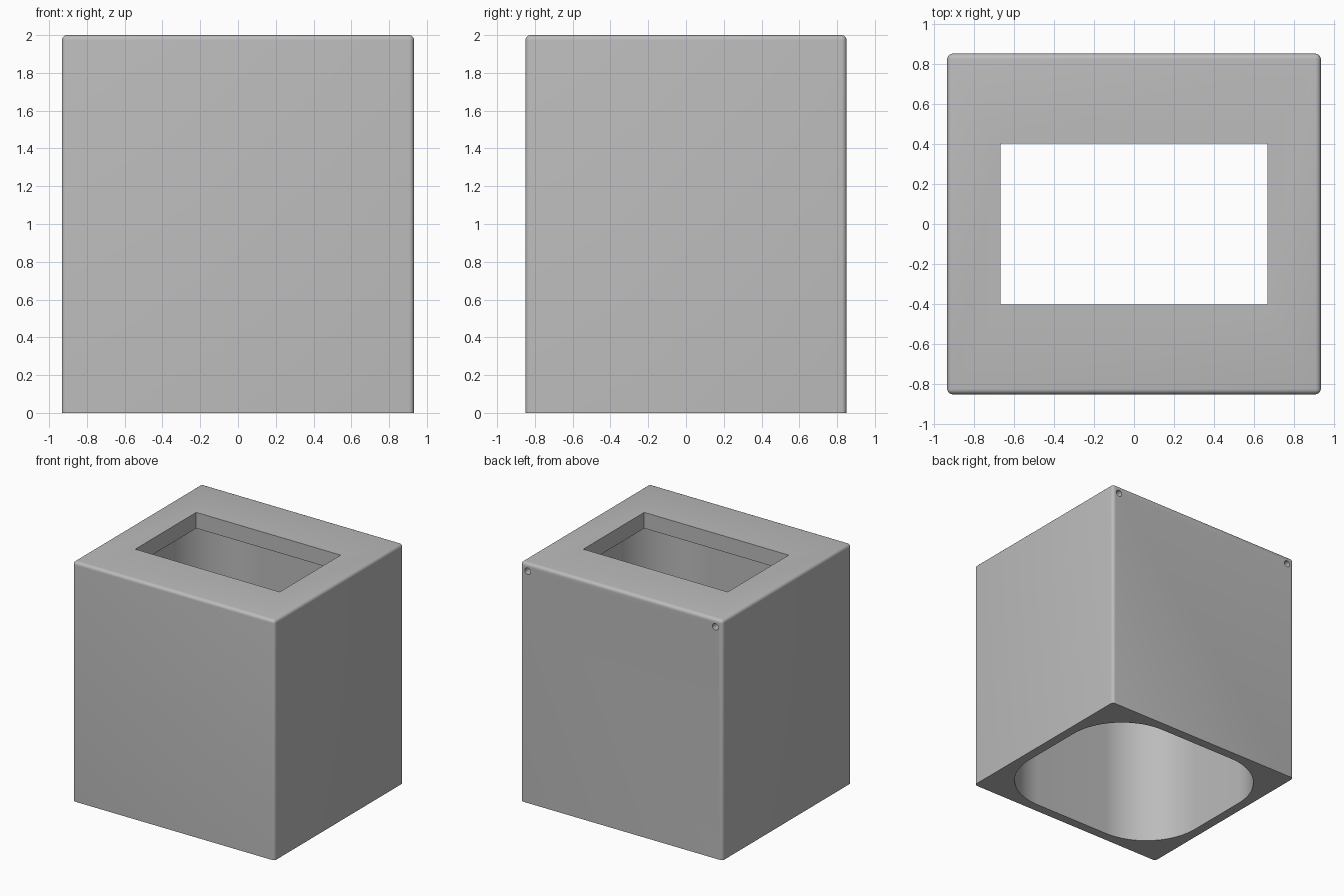
import bpy
import bmesh
from math import cos, sin, pi, radians
from mathutils import Matrix

cube = bpy.data.objects.get("Cube")
if cube:
    bpy.data.objects.remove(cube, do_unlink=True)

WIDTH, DEPTH, HEIGHT = 1.865, 1.7, 2.0
LID = 0.133          # thickness of the top plate
WALL = 0.08          # thickness of the side walls
INSET = 0.066        # distance of the pin holes from the edges

grey = bpy.data.materials.new("light grey")
grey.use_nodes = True
colour = (0.5, 0.5, 0.5, 1)
grey.diffuse_color = colour
grey.node_tree.nodes["Principled BSDF"].inputs["Base Color"].default_value = colour


def make_object(name, bm):
    mesh = bpy.data.meshes.new(name)
    bmesh.ops.recalc_face_normals(bm, faces=bm.faces)
    bm.to_mesh(mesh)
    bm.free()
    mesh.materials.append(grey)
    obj = bpy.data.objects.new(name, mesh)
    bpy.context.collection.objects.link(obj)
    return obj


def box(size, centre):
    bm = bmesh.new()
    bmesh.ops.create_cube(bm, size=1)
    bmesh.ops.scale(bm, vec=size, verts=bm.verts)
    bmesh.ops.translate(bm, vec=centre, verts=bm.verts)
    return bm


def rounded_prism(half_x, half_y, radius, z0, z1, steps=20):
    bm = bmesh.new()
    verts = []
    for corner, (sx, sy) in enumerate([(1, 1), (-1, 1), (-1, -1), (1, -1)]):
        for i in range(steps + 1):
            a = (corner + i / steps) * pi / 2
            verts.append(bm.verts.new((sx * (half_x - radius) + radius * cos(a),
                                       sy * (half_y - radius) + radius * sin(a), z0)))
    face = bm.faces.new(verts)
    top = bmesh.ops.extrude_face_region(bm, geom=[face])["geom"]
    bmesh.ops.translate(bm, vec=(0, 0, z1 - z0),
                        verts=[v for v in top if isinstance(v, bmesh.types.BMVert)])
    return bm


def pin_hole(x, radius=0.027, length=0.3):
    bm = bmesh.new()
    bmesh.ops.create_cone(bm, cap_ends=True, segments=24, radius1=radius,
                          radius2=radius, depth=2 * length)
    bmesh.ops.rotate(bm, matrix=Matrix.Rotation(pi / 2, 3, "X"), verts=bm.verts)
    bmesh.ops.translate(bm, vec=(x, DEPTH / 2, HEIGHT - INSET), verts=bm.verts)
    return bm


# Outer block, rounded on every edge except around the open bottom
bm = box((WIDTH, DEPTH, HEIGHT), (0, 0, HEIGHT / 2))
edges = [e for e in bm.edges if max(v.co.z for v in e.verts) > HEIGHT / 2]
bmesh.ops.bevel(bm, geom=edges, offset=0.027, segments=5, profile=0.5, affect="EDGES")
housing = make_object("housing", bm)

# Cavity open at the bottom, window in the top, two pin holes in the back
cutters = [
    make_object("cavity_cutter", rounded_prism(WIDTH / 2 - WALL, DEPTH / 2 - WALL, 0.5,
                                               -0.2, HEIGHT - LID)),
    make_object("window_cutter", box((1.333, 0.803, 0.6), (0, 0, HEIGHT))),
]
for side in (-1, 1):
    cutters.append(make_object("pin_hole_cutter", pin_hole(side * (WIDTH / 2 - INSET))))

bpy.ops.object.select_all(action="DESELECT")
bpy.context.view_layer.objects.active = housing
housing.select_set(True)
for cutter in cutters:
    mod = housing.modifiers.new(cutter.name, "BOOLEAN")
    mod.operation = "DIFFERENCE"
    mod.solver = "EXACT"
    mod.object = cutter
    bpy.ops.object.modifier_apply(modifier=mod.name)
    bpy.data.objects.remove(cutter, do_unlink=True)

bpy.ops.object.shade_smooth_by_angle(angle=radians(30))
